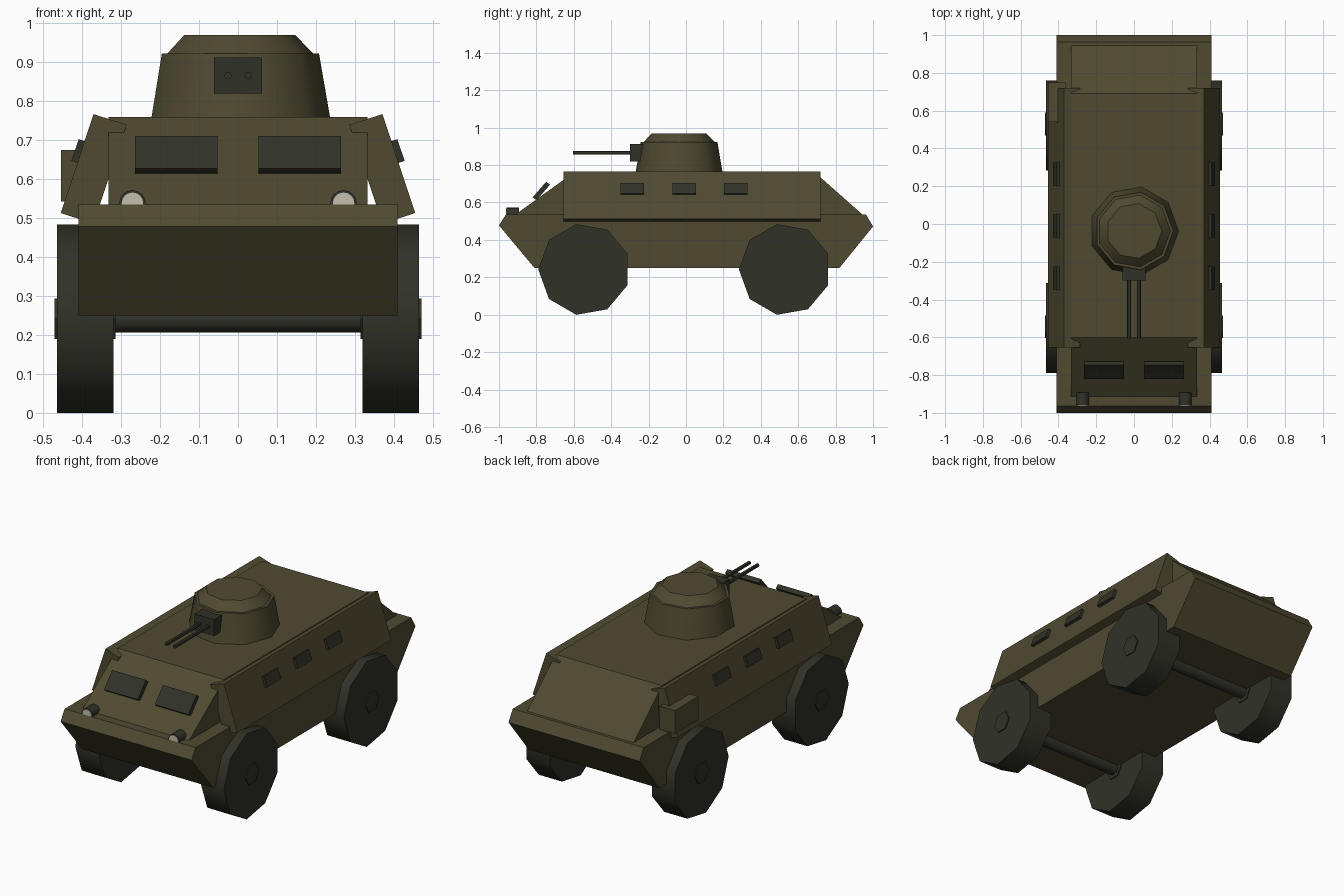
import bpy, bmesh, math
from mathutils import Matrix, Vector

if "Cube" in bpy.data.objects:
    bpy.data.objects.remove(bpy.data.objects["Cube"], do_unlink=True)


def material(name, rgb):
    m = bpy.data.materials.new(name)
    m.use_nodes = True
    m.diffuse_color = (*rgb, 1)
    bsdf = m.node_tree.nodes["Principled BSDF"]
    bsdf.inputs["Base Color"].default_value = (*rgb, 1)
    bsdf.inputs["Roughness"].default_value = 0.9
    return m


OLIVE = material("olive paint", (0.078, 0.068, 0.031))
DARK = material("dark rubber and steel", (0.030, 0.032, 0.021))
LENS = material("cream lamp glass", (0.55, 0.53, 0.42))


def finish(name, bm, mat, smooth=False):
    bmesh.ops.recalc_face_normals(bm, faces=bm.faces)
    me = bpy.data.meshes.new(name)
    bm.to_mesh(me)
    bm.free()
    me.materials.append(mat)
    ob = bpy.data.objects.new(name, me)
    bpy.context.collection.objects.link(ob)
    if smooth:
        bpy.ops.object.select_all(action="DESELECT")
        ob.select_set(True)
        bpy.context.view_layer.objects.active = ob
        bpy.ops.object.shade_smooth_by_angle(angle=math.radians(45))
    return ob


def extrude(name, start, step, mat):
    """Solid made by sweeping a flat outline along a step."""
    bm = bmesh.new()
    face = bm.faces.new([bm.verts.new(p) for p in start])
    new = bmesh.ops.extrude_face_region(bm, geom=[face], use_keep_orig=True)
    verts = [g for g in new["geom"] if isinstance(g, bmesh.types.BMVert)]
    bmesh.ops.translate(bm, verts=verts, vec=step)
    return finish(name, bm, mat)


def side_profile(name, x0, x1, yz, mat):
    return extrude(name, [(x0, y, z) for y, z in yz], (x1 - x0, 0, 0), mat)


def front_profile(name, y0, y1, xz, mat):
    return extrude(name, [(x, y0, z) for x, z in xz], (0, y1 - y0, 0), mat)


def box(name, lo, hi, mat):
    outline = [(lo[1], lo[2]), (hi[1], lo[2]), (hi[1], hi[2]), (lo[1], hi[2])]
    return side_profile(name, lo[0], hi[0], outline, mat)


def cone(name, centre, axis, sides, r0, r1, length, mat, spin=0, smooth=True):
    """Cylinder or cone centred on a point, running along an axis."""
    bm = bmesh.new()
    turn = Vector(axis).to_track_quat("Z", "Y").to_matrix().to_4x4()
    bmesh.ops.create_cone(
        bm, cap_ends=True, segments=sides, radius1=r0, radius2=r1, depth=length,
        matrix=Matrix.Translation(centre) @ turn @ Matrix.Rotation(spin, 4, "Z"))
    return finish(name, bm, mat, smooth)


def wheel_disc(name, x0, x1, y, z, r, sides, mat):
    """Polygon disc across the vehicle with one corner facing forward."""
    pts = [(y - r * math.cos(math.tau * i / sides),
            z + r * math.sin(math.tau * i / sides)) for i in range(sides)]
    ob = side_profile(name, x0, x1, pts, mat)
    bpy.ops.object.select_all(action="DESELECT")
    ob.select_set(True)
    bpy.context.view_layer.objects.active = ob
    bpy.ops.object.shade_smooth_by_angle(angle=math.radians(45))


# Lower hull and upper cabin
side_profile("lower_hull", -0.41, 0.41,
             [(-1, 0.478), (-0.963, 0.535), (0.963, 0.535), (1, 0.472),
              (0.82, 0.25), (-0.81, 0.25)], OLIVE)
side_profile("upper_cabin", -0.333, 0.333,
             [(-0.92, 0.53), (-0.60, 0.76), (0.69, 0.76), (0.95, 0.53)], OLIVE)

# Turret
TURRET_Y = -0.037
cone("turret_body", (0, TURRET_Y, 0.839), (0, 0, 1), 9, 0.237, 0.208, 0.168,
     OLIVE, math.pi / 2)
cone("turret_cap", (0, TURRET_Y, 0.946), (0, 0, 1), 9, 0.194, 0.147, 0.048,
     OLIVE, math.pi / 2)
box("gun_mount", (-0.061, -0.30, 0.82), (0.061, -0.20, 0.912), DARK)

# Storage box on the right rear
box("storage_box", (-0.455, 0.54, 0.543), (-0.36, 0.75, 0.675), OLIVE)

WHEEL_Z = 0.242
for side, s in (("left", 1), ("right", -1)):
    # Sloped side armour and its vision slots
    armour = [(0.371, 0.767), (0.455, 0.513), (0.371, 0.486), (0.286, 0.74)]
    front_profile(side + "_side_armour", -0.655, 0.72,
                  [(s * x, z) for x, z in armour], OLIVE)
    slot = [(0.409, 0.703), (0.428, 0.647), (0.398, 0.637), (0.379, 0.693)]
    for i, y in enumerate((-0.287, -0.01, 0.265)):
        front_profile(f"{side}_vision_slot_{i + 1}", y - 0.063, y + 0.063,
                      [(s * x, z) for x, z in slot], DARK)

    # Windscreen block
    side_profile(side + "_windscreen", s * 0.053, s * 0.264,
                 [(-0.82, 0.628), (-0.747, 0.711), (-0.727, 0.695),
                  (-0.80, 0.612)], DARK)

    # Headlight
    cone(side + "_headlight", (s * 0.271, -0.926, 0.538), (0, -1, 0), 16,
         0.034, 0.034, 0.066, DARK)
    cone(side + "_headlight_lens", (s * 0.271, -0.960, 0.538), (0, -1, 0), 16,
         0.029, 0.029, 0.006, LENS)

    # Gun barrel
    cone(side + "_gun_barrel", (s * 0.026, -0.447, 0.866), (0, -1, 0), 8,
         0.010, 0.010, 0.316, DARK)

    # Wheels and hubs
    for end, y in (("front", -0.544), ("rear", 0.529)):
        wheel_disc(f"{end}_{side}_wheel", s * 0.32, s * 0.465, y, WHEEL_Z,
                   0.246, 9, DARK)
        wheel_disc(f"{end}_{side}_hub", s * 0.315, s * 0.471, y, WHEEL_Z,
                   0.06, 6, DARK)

# Axles
for end, y in (("front", -0.544), ("rear", 0.529)):
    cone(end + "_axle", (0, y, WHEEL_Z), (1, 0, 0), 12, 0.035, 0.035, 0.66, DARK)
